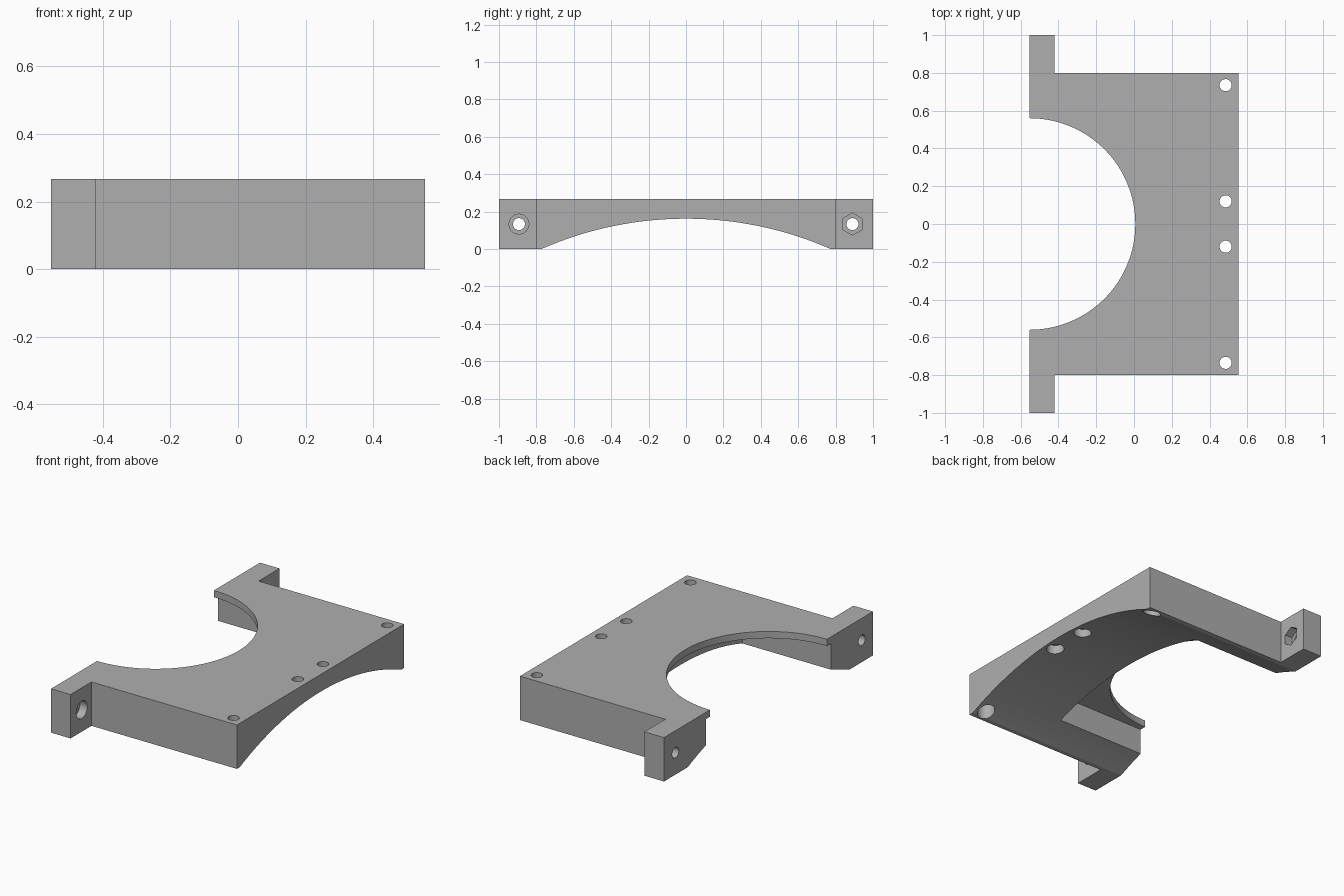
import bpy, bmesh, math
from mathutils import Matrix

if "Cube" in bpy.data.objects:
    bpy.data.objects.remove(bpy.data.objects["Cube"])

X, H = 0.553, 0.266          # half length and height
TAB_X = -0.422               # inner face of the tabs
MID_Z = H / 2

grey = bpy.data.materials.new("plain grey")
grey.use_nodes = True
colour = (0.43, 0.43, 0.43, 1)
grey.diffuse_color = colour
grey.node_tree.nodes["Principled BSDF"].inputs["Base Color"].default_value = colour


def make_object(name, bm):
    bmesh.ops.recalc_face_normals(bm, faces=bm.faces[:])
    mesh = bpy.data.meshes.new(name)
    bm.to_mesh(mesh)
    bm.free()
    mesh.materials.append(grey)
    obj = bpy.data.objects.new(name, mesh)
    bpy.context.collection.objects.link(obj)
    return obj


def prism(name, outline, z0, z1):
    bm = bmesh.new()
    base = bm.faces.new([bm.verts.new((x, y, z0)) for x, y in outline])
    top = bmesh.ops.extrude_face_region(bm, geom=[base])["geom"]
    verts = [v for v in top if isinstance(v, bmesh.types.BMVert)]
    bmesh.ops.translate(bm, verts=verts, vec=(0, 0, z1 - z0))
    return make_object(name, bm)


def cylinder(name, radius, start, end, axis, sides=48):
    """Cylinder between two points lying along the X or Z axis."""
    bm = bmesh.new()
    length = sum(abs(b - a) for a, b in zip(start, end))
    centre = [(a + b) / 2 for a, b in zip(start, end)]
    turn = Matrix.Rotation(math.pi / 2, 4, "Y") if axis == "X" else Matrix()
    spin = Matrix.Rotation(math.pi / 2, 4, "Z")
    bmesh.ops.create_cone(bm, cap_ends=True, segments=sides, radius1=radius,
                          radius2=radius, depth=length,
                          matrix=Matrix.Translation(centre) @ turn @ spin)
    return make_object(name, bm)


# Plate with two end tabs and a half-round opening
R = 0.56
half = [(0.0, 0.0)] * 0
half += [(X, 0.8), (TAB_X, 0.8), (TAB_X, 1), (-X, 1)]
arc = [(-X + R * math.sin(a), R * math.cos(a))
       for a in (math.pi * i / 64 for i in range(65))]
mirrored = [(x, -y) for x, y in reversed(half)]
bracket = prism("mounting_bracket", half + arc + mirrored, 0, H)

cutters = []

# Shallow arch along the underside
rise, span = 0.162, 0.773
arch_r = (span ** 2 + rise ** 2) / (2 * rise)
arch_z = rise - arch_r
cutters.append(cylinder("arch_cutter", arch_r, (-1, 0, arch_z), (1, 0, arch_z), "X", 256))

# Rectangular pocket that leaves a thin lip around the opening
cutters.append(prism("pocket_cutter",
                     [(-1, -0.6), (0.043, -0.6), (0.043, 0.6), (-1, 0.6)], -0.1, 0.225))

# Vertical screw holes, counterbored from below
for y in (-0.735, -0.12, 0.12, 0.735):
    cutters.append(cylinder("screw_cutter", 0.032, (0.485, y, -0.1), (0.485, y, 0.4), "Z"))
    cutters.append(cylinder("head_cutter", 0.05, (0.485, y, -0.1), (0.485, y, 0.21), "Z"))

# Tab holes: round recess on one side, hexagonal recess on the other
for y, radius, sides in ((-0.893, 0.053, 48), (0.89, 0.059, 6)):
    cutters.append(cylinder("bolt_cutter", 0.032, (-1, y, MID_Z), (0, y, MID_Z), "X"))
    cutters.append(cylinder("recess_cutter", radius, (TAB_X - 0.05, y, MID_Z),
                            (TAB_X + 0.05, y, MID_Z), "X", sides))

for cutter in cutters:
    cutter.hide_render = True
    mod = bracket.modifiers.new(cutter.name, "BOOLEAN")
    mod.operation = "DIFFERENCE"
    mod.solver = "EXACT"
    mod.object = cutter

# Bake the cuts and discard the cutters
graph = bpy.context.evaluated_depsgraph_get()
graph.update()
result = bpy.data.meshes.new_from_object(bracket.evaluated_get(graph))
bracket.modifiers.clear()
bracket.data = result
result.materials.clear()
result.materials.append(grey)
for poly in result.polygons:
    poly.material_index = 0
for cutter in cutters:
    bpy.data.objects.remove(cutter)

bpy.ops.object.select_all(action="DESELECT")
bracket.select_set(True)
bpy.context.view_layer.objects.active = bracket
bpy.ops.object.shade_smooth_by_angle(angle=math.radians(20))
